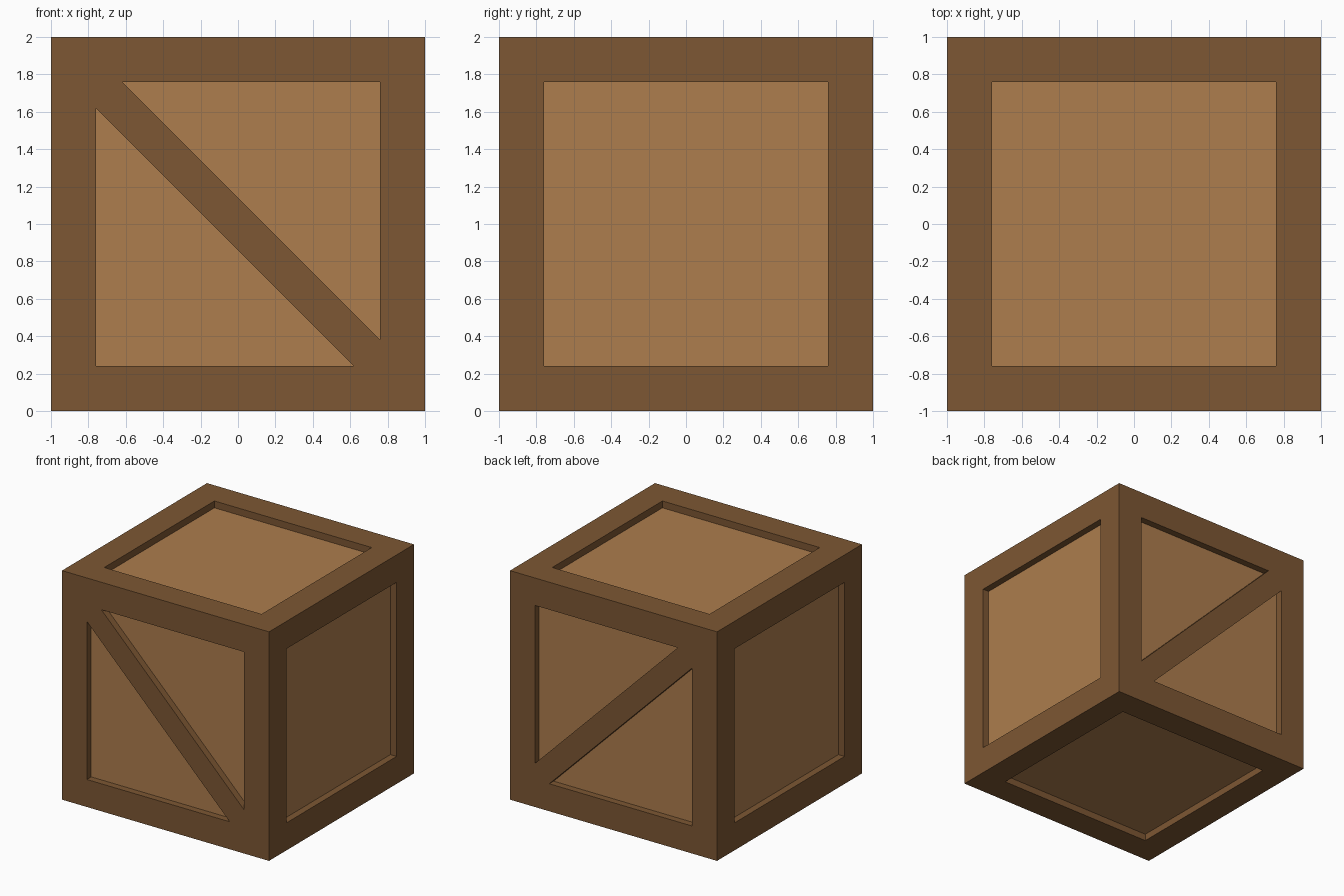
import bpy, bmesh
from mathutils import Vector

if "Cube" in bpy.data.objects:
    bpy.data.objects.remove(bpy.data.objects["Cube"])

SIZE, BORDER, DEPTH, BRACE = 2.0, 0.24, 0.06, 0.14


def material(name, color):
    m = bpy.data.materials.new(name)
    m.diffuse_color = (*color, 1)
    m.use_nodes = True
    m.node_tree.nodes["Principled BSDF"].inputs["Base Color"].default_value = m.diffuse_color
    return m


bm = bmesh.new()
bmesh.ops.create_cube(bm, size=SIZE)

# Border around each of the six sides
panels = list(bm.faces)
bmesh.ops.inset_individual(bm, faces=panels, thickness=BORDER, use_even_offset=True)

# Diagonal brace across the front and back, level with the border
for side in (-1, 1):
    for offset in (-BRACE, BRACE):
        inner = [f for f in bm.faces
                 if f.calc_center_median().y * side > 0.99
                 and all(max(abs(v.co.x), abs(v.co.z)) < 0.9 for v in f.verts)]
        geom = set(inner)
        for f in inner:
            geom.update(f.edges, f.verts)
        bmesh.ops.bisect_plane(bm, geom=list(geom), plane_co=Vector((offset, 0, 0)),
                               plane_no=Vector((1, 0, 1)))

# Recess the panels, leaving border and brace standing proud
bm.normal_update()
panels = []
for f in bm.faces:
    c = f.calc_center_median()
    inside = all(sum(abs(k) > 0.9 for k in v.co) == 1 for v in f.verts)
    is_brace = abs(c.y) > 0.99 and abs(c.x + c.z) < BRACE
    if inside and not is_brace:
        panels.append(f)
bmesh.ops.inset_individual(bm, faces=panels, thickness=0, depth=-DEPTH)
for f in panels:
    f.material_index = 1

# Stand the crate on the floor
bmesh.ops.translate(bm, verts=bm.verts, vec=(0, 0, SIZE / 2))
mesh = bpy.data.meshes.new("crate")
bm.to_mesh(mesh)
bm.free()
mesh.materials.append(material("frame_wood", (0.205, 0.095, 0.033)))
mesh.materials.append(material("panel_wood", (0.418, 0.205, 0.075)))
bpy.context.collection.objects.link(bpy.data.objects.new("crate", mesh))
